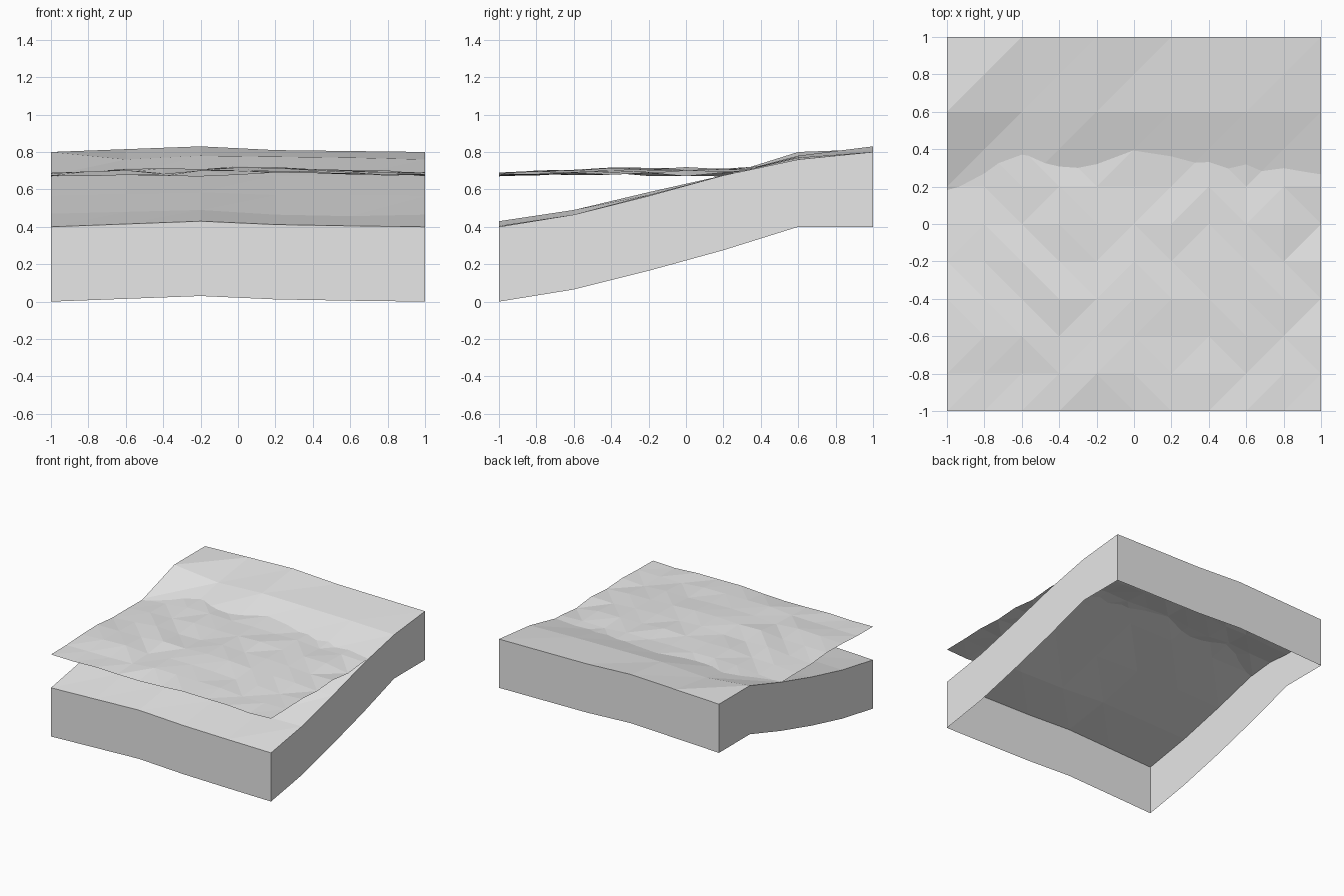
import bpy
import bmesh
import random

random.seed(4)

cube = bpy.data.objects.get("Cube")
if cube:
    bpy.data.objects.remove(cube, do_unlink=True)

# Single plain grey for every part
grey = bpy.data.materials.new("plain_grey")
grey.use_nodes = True
colour = (0.8, 0.8, 0.8, 1)
grey.diffuse_color = colour
grey.node_tree.nodes["Principled BSDF"].inputs["Base Color"].default_value = colour


def finish(name, bm):
    """Turn a bmesh into a flat shaded object."""
    mesh = bpy.data.meshes.new(name)
    bm.to_mesh(mesh)
    bm.free()
    mesh.materials.append(grey)
    obj = bpy.data.objects.new(name, mesh)
    bpy.context.collection.objects.link(obj)
    return obj


def height_grid(bm, cells, height, rising):
    """Square sheet of triangles; rising(i, j) picks the diagonal of a cell."""
    step = 2 / cells
    points = range(cells + 1)
    rows = []
    for j in points:
        row = []
        for i in points:
            x, y = i * step - 1, j * step - 1
            row.append(bm.verts.new((x, y, height(i, j, x, y))))
        rows.append(row)
    for j in range(cells):
        for i in range(cells):
            a, b = rows[j][i], rows[j][i + 1]
            d, c = rows[j + 1][i], rows[j + 1][i + 1]
            if rising(i, j):
                triangles = ((a, b, c), (a, c, d))
            else:
                triangles = ((a, b, d), (b, c, d))
            for triangle in triangles:
                bm.faces.new(triangle)
    return rows


# Sloping shore, from the low front row to the high back row
shore_heights = (
    (.4, .415, .43, .412, .405, .4),
    (.47, .48, .49, .465, .457, .465),
    (.565, .575, .585, .57, .57, .565),
    (.675, .675, .675, .675, .675, .675),
    (.8, .76, .78, .775, .77, .76),
    (.8, .815, .83, .81, .805, .8),
)
bm = bmesh.new()
rows = height_grid(bm, 5, lambda i, j, x, y: shore_heights[j][i],
                   lambda i, j: True)

# Skirt hanging from the shore's rim, open underneath
rim = rows[0][:-1] + [r[-1] for r in rows[:-1]]
rim += rows[-1][:0:-1] + [r[0] for r in rows[:0:-1]]
lower = []
for v in rim:
    drop = v.co.z - .4
    if .5 < v.co.y < .7:
        drop = .4
    lower.append(bm.verts.new((v.co.x, v.co.y, drop)))
for k, v in enumerate(rim):
    n = (k + 1) % len(rim)
    bm.faces.new((v, lower[k], lower[n], rim[n]))
finish("sloping_shore", bm)


# Rippled water sheet, slightly domed, cutting into the shore
def ripple(i, j, x, y):
    dome = (1 - x * x) * (1 - ((y - .1) / 1.1) ** 2)
    return .68 + .035 * dome + random.uniform(-.012, .012)


bm = bmesh.new()
height_grid(bm, 10, ripple, lambda i, j: random.random() < .6)
finish("water_surface", bm)
